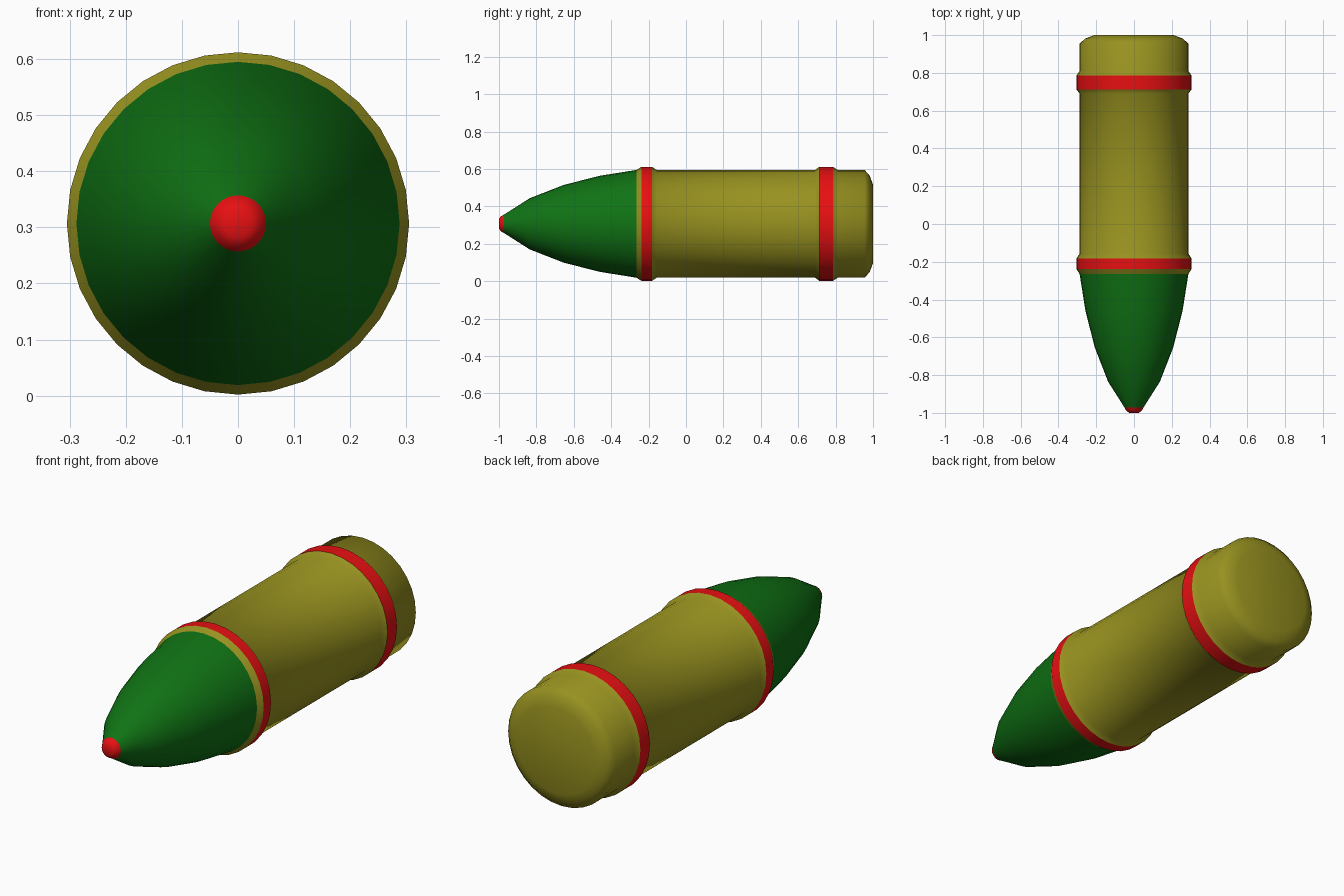
import bpy, bmesh, math

if "Cube" in bpy.data.objects:
    bpy.data.objects.remove(bpy.data.objects["Cube"])

SIDES = 32
AXIS_Z = 0.307


def material(name, rgb):
    m = bpy.data.materials.new(name)
    m.diffuse_color = (*rgb, 1)
    m.use_nodes = True
    m.node_tree.nodes["Principled BSDF"].inputs["Base Color"].default_value = m.diffuse_color
    return m


olive = material("olive", (0.31, 0.285, 0.014))
green = material("green", (0.005, 0.17, 0.007))
red = material("red", (0.8, 0.005, 0.006))


def lathe(name, profile, mat, cap_start=False, cap_end=False):
    """Revolve (y, radius) points around the long axis."""
    bm = bmesh.new()
    rings = []
    for y, r in profile:
        rings.append([bm.verts.new((r * math.cos(a), y, AXIS_Z + r * math.sin(a)))
                      for a in (2 * math.pi * i / SIDES for i in range(SIDES))])
    for a, b in zip(rings, rings[1:]):
        for i in range(SIDES):
            j = (i + 1) % SIDES
            bm.faces.new((a[i], b[i], b[j], a[j]))
    if cap_start:
        bm.faces.new(rings[0])
    if cap_end:
        bm.faces.new(rings[-1][::-1])
    for f in bm.faces:
        f.smooth = True
    me = bpy.data.meshes.new(name)
    bm.to_mesh(me)
    bm.free()
    me.materials.append(mat)
    ob = bpy.data.objects.new(name, me)
    bpy.context.collection.objects.link(ob)
    return ob


R, BAND = 0.288, 0.305

# Pointed nose with its small rounded tip
lathe("nose_tip", [(-1, 0.025), (-0.99, 0.04), (-0.972, 0.05)], red, cap_start=True)
lathe("nose", [(-0.972, 0.05), (-0.835, 0.137), (-0.653, 0.208),
               (-0.46, 0.257), (-0.265, R)], green)

# Casing: front collar, long barrel, rounded base
lathe("front_collar", [(-0.265, R), (-0.238, BAND)], olive)
lathe("casing", [(-0.182, BAND), (-0.157, R), (0.69, R), (0.713, BAND)], olive)
lathe("casing_base", [(0.786, BAND), (0.811, R), (0.955, R), (0.982, 0.258),
                      (1, 0.21)], olive, cap_end=True)

# Raised bands
for name, y0, y1 in (("front_band", -0.238, -0.182), ("rear_band", 0.713, 0.786)):
    lathe(name, [(y0, BAND), (y1, BAND)], red)
